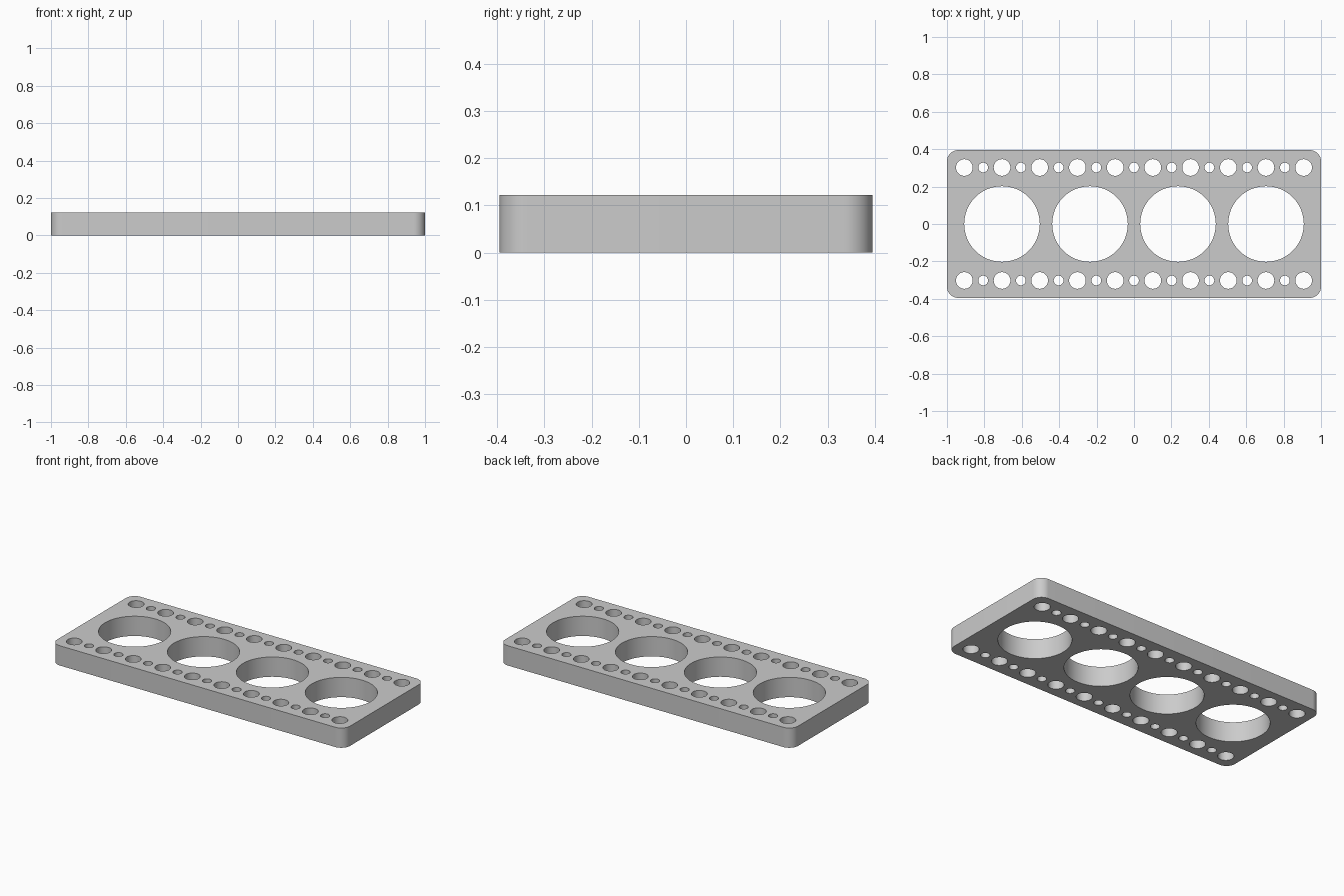
import bpy, bmesh
from math import cos, sin, pi, radians

if "Cube" in bpy.data.objects:
    bpy.data.objects.remove(bpy.data.objects["Cube"])

HALF_X, HALF_Y, HEIGHT, CORNER = 1.0, 0.395, 0.122, 0.06
PITCH, ROW_Y = 0.2016, 0.302

grey = bpy.data.materials.new("plain grey")
grey.use_nodes = True
colour = (0.6, 0.6, 0.6, 1)
grey.diffuse_color = colour
grey.node_tree.nodes["Principled BSDF"].inputs["Base Color"].default_value = colour

bm = bmesh.new()


def add_loop(points):
    """Closed outline on the ground plane."""
    verts = [bm.verts.new((x, y, 0)) for x, y in points]
    for a, b in zip(verts, verts[1:] + verts[:1]):
        bm.edges.new((a, b))


def add_hole(cx, cy, radius, sides):
    add_loop([(cx + radius * cos(2 * pi * i / sides),
               cy + radius * sin(2 * pi * i / sides)) for i in range(sides)])


# Rounded rectangular outline
outline, steps = [], 12
for corner, (sx, sy) in enumerate([(1, 1), (-1, 1), (-1, -1), (1, -1)]):
    for i in range(steps + 1):
        a = (corner + i / steps) * pi / 2
        outline.append((sx * (HALF_X - CORNER) + CORNER * cos(a),
                        sy * (HALF_Y - CORNER) + CORNER * sin(a)))
add_loop(outline)

# Four large openings along the middle
for i in range(4):
    add_hole((i - 1.5) * 0.4705, 0, 0.202, 96)

# Alternating medium and small holes along both long edges
for y in (-ROW_Y, ROW_Y):
    for i in range(19):
        medium = i % 2 == 0
        add_hole((i - 9) * PITCH / 2, y, 0.0445 if medium else 0.026, 40)

# Fill the flat shape and raise it into a plate
bmesh.ops.triangle_fill(bm, edges=bm.edges[:], use_beauty=True, normal=(0, 0, 1))
raised = bmesh.ops.extrude_face_region(bm, geom=bm.faces[:], use_keep_orig=True)
top = [v for v in raised["geom"] if isinstance(v, bmesh.types.BMVert)]
bmesh.ops.translate(bm, verts=top, vec=(0, 0, HEIGHT))
bmesh.ops.recalc_face_normals(bm, faces=bm.faces[:])

mesh = bpy.data.meshes.new("perforated_plate")
bm.to_mesh(mesh)
bm.free()
mesh.materials.append(grey)
plate = bpy.data.objects.new("perforated_plate", mesh)
bpy.context.collection.objects.link(plate)

# Smooth hole walls, sharp rims
bpy.ops.object.select_all(action="DESELECT")
plate.select_set(True)
bpy.context.view_layer.objects.active = plate
bpy.ops.object.shade_smooth_by_angle(angle=radians(30))
